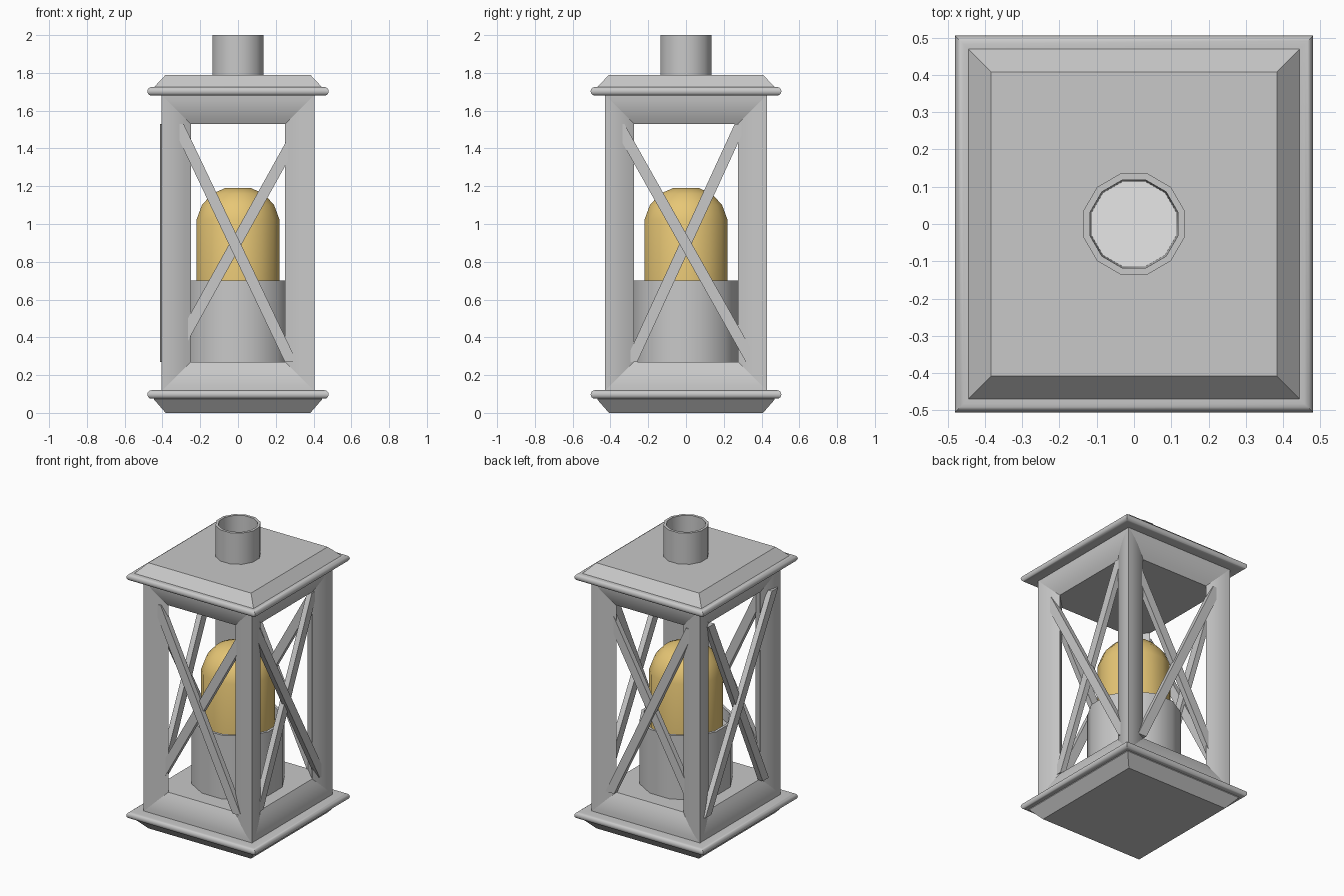
import bpy, bmesh, math
from mathutils import Matrix, Vector

if "Cube" in bpy.data.objects:
    bpy.data.objects.remove(bpy.data.objects["Cube"])


def material(name, rgb):
    m = bpy.data.materials.new(name)
    m.use_nodes = True
    col = (*rgb, 1)
    m.diffuse_color = col
    m.node_tree.nodes["Principled BSDF"].inputs["Base Color"].default_value = col
    return m


GREY = material("grey metal", (0.58, 0.58, 0.58))
WAX = material("golden wax", (0.8, 0.57, 0.18))
WHITE = material("white", (1, 1, 1))


def finish(bm, name, mat):
    bmesh.ops.remove_doubles(bm, verts=bm.verts, dist=1e-5)
    bmesh.ops.recalc_face_normals(bm, faces=bm.faces)
    me = bpy.data.meshes.new(name)
    bm.to_mesh(me)
    bm.free()
    me.materials.append(mat)
    ob = bpy.data.objects.new(name, me)
    bpy.context.collection.objects.link(ob)
    bpy.ops.object.select_all(action='DESELECT')
    ob.select_set(True)
    bpy.context.view_layer.objects.active = ob
    bpy.ops.object.shade_smooth_by_angle(angle=math.radians(40))
    return ob


def loft(name, rings, mat):
    """Skin a stack of closed rings and cap both ends."""
    bm = bmesh.new()
    loops = [[bm.verts.new(p) for p in ring] for ring in rings]
    n = len(loops[0])
    for a, b in zip(loops, loops[1:]):
        for i in range(n):
            j = (i + 1) % n
            bm.faces.new((a[i], a[j], b[j], b[i]))
    bm.faces.new(loops[0])
    bm.faces.new(loops[-1])
    return finish(bm, name, mat)


def rect_loft(name, profile):
    """Stack of rectangles, each given by inset from the outer rim and height."""
    signs = ((-1, -1), (1, -1), (1, 1), (-1, 1))
    return loft(name, [[(sx * (0.48 - d), sy * (0.505 - d), z) for sx, sy in signs]
                       for d, z in profile], GREY)


def lathe(name, profile, sides, mat):
    turn = 2 * math.pi / sides
    return loft(name, [[(r * math.cos((i + .5) * turn), r * math.sin((i + .5) * turn), z)
                        for i in range(sides)] for r, z in profile], mat)


def half_round(zc, r=0.0225, steps=8):
    angles = [math.pi * (i / steps - .5) for i in range(steps + 1)]
    return [(r - r * math.cos(a), zc + r * math.sin(a)) for a in angles]


# Base and roof plates with rounded trim
rect_loft("base", [(.097, 0), (.036, .07), (.036, .075)] + half_round(.0975) + [(.08, .12)])
rect_loft("roof", [(.08, 1.68)] + half_round(1.7025) + [(.036, 1.725), (.097, 1.79)])

# Rails and corner posts share one curved frame section
WIDTH, DEPTH, STEPS = .155, .045, 5
section = [(WIDTH * i / STEPS, DEPTH * (i / STEPS) ** 2) for i in range(STEPS + 1)]
rect_loft("lower_rail", [(.075 + d, .115 + w) for w, d in section])
rect_loft("upper_rail", [(.075 + d, 1.685 - w) for w, d in section])
for sx, xname in ((-1, "right"), (1, "left")):
    for sy, yname in ((-1, "front"), (1, "back")):
        outline = [(.405 - w, .43 - d) for w, d in reversed(section)]
        outline += [(.405 - d, .43 - w) for w, d in section[1:]]
        loft(f"{yname}_{xname}_post",
             [[(sx * x, sy * y, z) for x, y in outline] for z in (.115, 1.685)], GREY)


# Crossed braces, one pair in each window
def brace(name, axis, offset, top, bottom):
    if axis == "x":
        a, b, out = Vector((top, offset, 1.53)), Vector((bottom, offset, .27)), Vector((0, 1, 0))
    else:
        a, b, out = Vector((offset, top, 1.53)), Vector((offset, bottom, .27)), Vector((1, 0, 0))
    along = (a - b).normalized()
    side = along.cross(out)
    rot = Matrix((side, out, along)).transposed().to_4x4()
    size = Matrix.Diagonal((.058, .036, (a - b).length, 1))
    bm = bmesh.new()
    bmesh.ops.create_cube(bm, size=1, matrix=Matrix.Translation((a + b) / 2) @ rot @ size)
    # level the ends with the window's top and bottom
    for v in bm.verts:
        goal = 1.53 if v.co.z > .9 else .27
        v.co += along * ((goal - v.co.z) / along.z)
    finish(bm, name, GREY)


for label, offset in (("front", -.395), ("back", .395)):
    brace(label + "_brace_falling", "x", offset, -.32, .28)
    brace(label + "_brace_rising", "x", offset * .95, .34, -.36)
for label, offset in (("right", -.394), ("left", .37)):
    brace(label + "_brace_falling", "y", offset, -.36, .35)
    brace(label + "_brace_rising", "y", offset * .95, .29, -.29)

# Candle in an open cup
lathe("candle_cup", [(.288, .26), (.288, .7), (.27, .7), (.27, .62)], 12, GREY)
lathe("candle", [(.225, .6), (.225, 1.02), (.195, 1.1), (.14, 1.16), (.07, 1.19)], 16, WAX)

# Chimney with a pale plug deep inside
lathe("chimney", [(.14, 1.78), (.14, 2), (.122, 2), (.118, 1.8)], 12, GREY)
lathe("chimney_plug", [(.117, 1.795), (.117, 1.803)], 12, WHITE)
